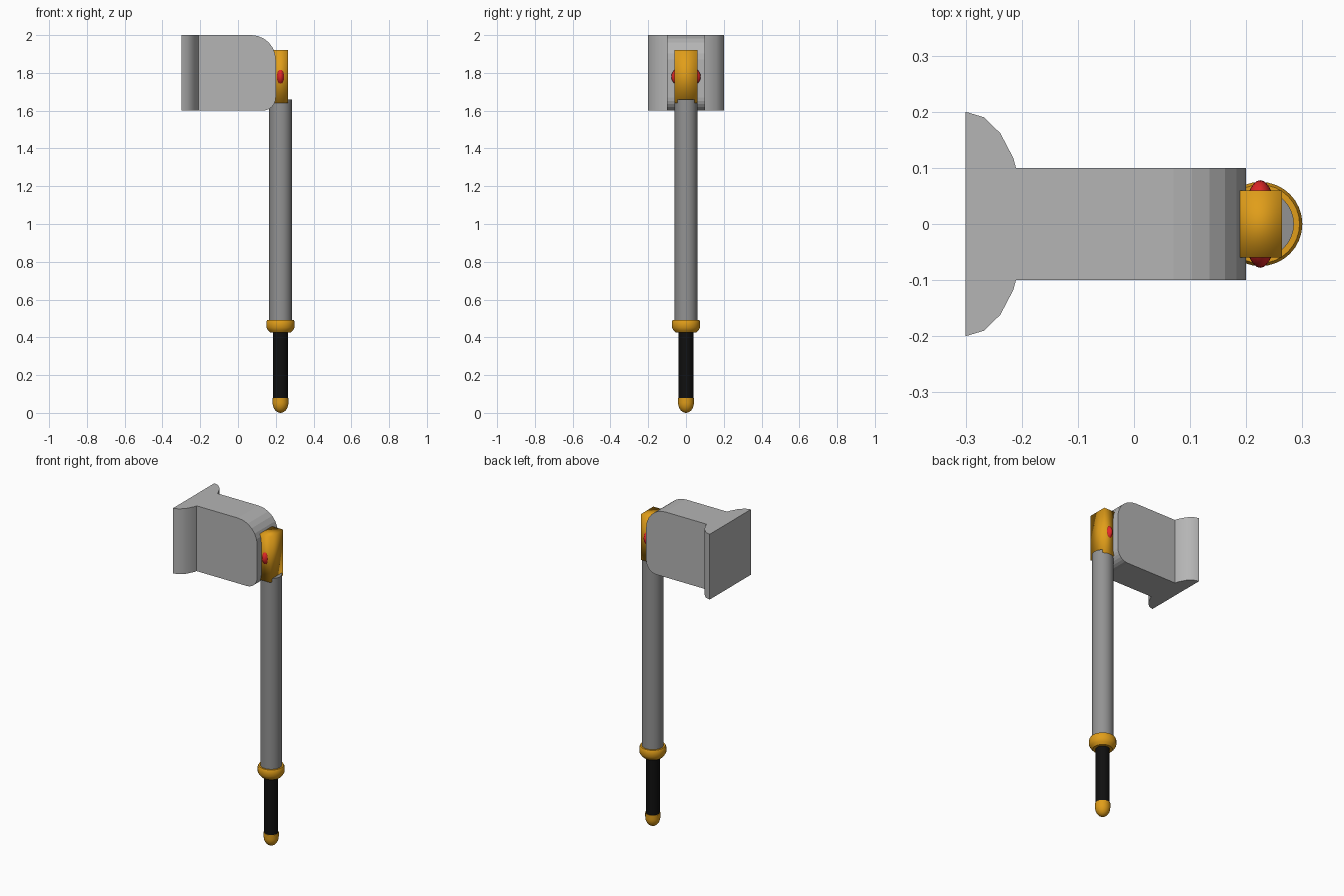
import bpy, bmesh, math
from mathutils import Matrix, Vector

if "Cube" in bpy.data.objects:
    bpy.data.objects.remove(bpy.data.objects["Cube"])


def material(name, color):
    m = bpy.data.materials.new(name)
    m.diffuse_color = (*color, 1)
    m.use_nodes = True
    m.node_tree.nodes["Principled BSDF"].inputs["Base Color"].default_value = m.diffuse_color
    return m


STEEL = material("light_grey", (0.46, 0.46, 0.46))
SHAFT = material("mid_grey", (0.29, 0.29, 0.29))
GOLD = material("golden_orange", (0.75, 0.34, 0.01))
BLACK = material("black", (0.005, 0.005, 0.005))
RED = material("red", (0.75, 0.02, 0.02))
AXIS_X = 0.225  # handle centre line


def finish(name, bm, mat, smooth=None):
    bmesh.ops.recalc_face_normals(bm, faces=bm.faces)
    me = bpy.data.meshes.new(name)
    bm.to_mesh(me)
    bm.free()
    me.materials.append(mat)
    ob = bpy.data.objects.new(name, me)
    bpy.context.collection.objects.link(ob)
    if smooth is not None:
        bpy.context.view_layer.objects.active = ob
        ob.select_set(True)
        bpy.ops.object.shade_smooth_by_angle(angle=math.radians(smooth))
        ob.select_set(False)
    return ob


def extrude(name, pts, vec, mat, smooth=None):
    bm = bmesh.new()
    f = bm.faces.new([bm.verts.new(p) for p in pts])
    r = bmesh.ops.extrude_face_region(bm, geom=[f], use_keep_orig=True)
    bmesh.ops.translate(bm, vec=Vector(vec), verts=[v for v in r["geom"] if isinstance(v, bmesh.types.BMVert)])
    return finish(name, bm, mat, smooth)


def lathe(name, prof, mat, n=32, smooth=40):
    """Revolve (radius, z) points round the handle axis, capping open ends."""
    bm = bmesh.new()
    rings = []
    for r, z in prof:
        count = 1 if r == 0 else n
        rings.append([bm.verts.new((AXIS_X + r * math.cos(2 * math.pi * i / n),
                                    r * math.sin(2 * math.pi * i / n), z)) for i in range(count)])
    for a, b in zip(rings, rings[1:]):
        for i in range(n):
            j = (i + 1) % n
            if len(a) == 1:
                bm.faces.new((a[0], b[j], b[i]))
            else:
                bm.faces.new((a[i], a[j], b[j], b[i]))
    for ring in (rings[0], rings[-1]):
        if len(ring) > 1:
            bm.faces.new(ring)
    return finish(name, bm, mat, smooth)


def arc(cx, cz, r, a0, a1, n):
    return [(cx + r * math.cos(math.radians(a0 + (a1 - a0) * i / n)),
             cz + r * math.sin(math.radians(a0 + (a1 - a0) * i / n))) for i in range(n + 1)]


# head block, rounded at the handle end
outline = ([(-0.21, 2.0), (-0.21, 1.6)] + arc(0.13, 1.67, 0.07, -90, 0, 6)
           + arc(0.07, 1.87, 0.13, 0, 90, 6))
extrude("head_block", [(x, -0.1, z) for x, z in outline], (0, 0.2, 0), STEEL)

# striking plate with a curved back
curve = [(-0.3 + 0.105 * math.cos(a), 0.2 * math.sin(a))
         for a in (math.radians(-90 + 18 * i) for i in range(11))]
curve = [(min(x, -0.2), y) for x, y in curve]
extrude("striking_plate", [(x, y, 1.6) for x, y in curve], (0, 0, 0.4), STEEL, 30)

# bracket between head and shaft, soft-shaded box
bm = bmesh.new()
bmesh.ops.create_cube(bm, size=1, matrix=Matrix.Translation((AXIS_X, 0, 1.78))
                      @ Matrix.Diagonal((0.077, 0.12, 0.28, 1)))
bracket = finish("bracket", bm, GOLD)
for p in bracket.data.polygons:
    p.use_smooth = True

# rivet passing through the bracket
bm = bmesh.new()
bmesh.ops.create_uvsphere(bm, u_segments=32, v_segments=16, radius=1,
                          matrix=Matrix.Translation((AXIS_X, 0, 1.78))
                          @ Matrix.Diagonal((0.03, 0.078, 0.058, 1)))
finish("rivet", bm, RED, 40)

# shaft, collar, grip and pommel
lathe("shaft", [(0.06, 0.48), (0.06, 1.66)], SHAFT)
lathe("collar", [(0.055, 0.425), (0.066, 0.437), (0.075, 0.452), (0.075, 0.482),
                 (0.07, 0.492), (0.055, 0.492)], GOLD)
lathe("grip", [(0.039, 0.06), (0.039, 0.44)], BLACK)
dome = [(0.042 * math.sin(math.radians(10 * i)), 0.055 - 0.055 * math.cos(math.radians(10 * i)))
        for i in range(1, 10)]
lathe("pommel", [(0, 0)] + dome + [(0.042, 0.08)], GOLD)
